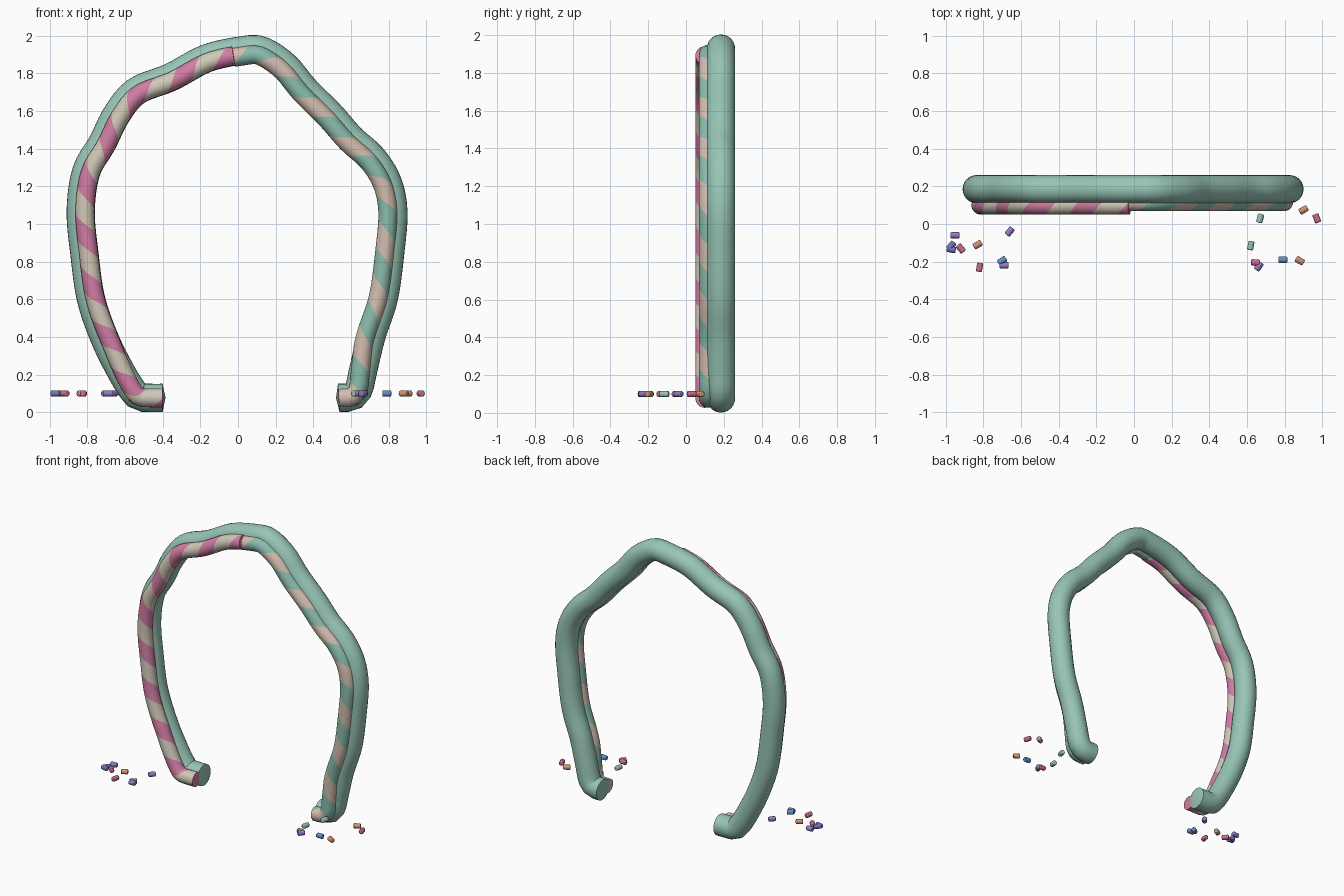
import bpy, bmesh, math
from mathutils import Vector

if "Cube" in bpy.data.objects:
    bpy.data.objects.remove(bpy.data.objects["Cube"])


def material(name, rgb):
    m = bpy.data.materials.new(name)
    m.diffuse_color = (*[(c / 255) ** 2.2 for c in rgb], 1)
    m.use_nodes = True
    m.node_tree.nodes["Principled BSDF"].inputs["Base Color"].default_value = m.diffuse_color
    return m


GREEN = material("soft_green", (150, 196, 180))
PINK = material("candy_pink", (208, 124, 163))
CREAM = material("cream", (207, 199, 182))
PEACH = material("pale_peach", (210, 188, 174))
TEAL = material("stripe_green", (137, 186, 171))
PURPLE = material("purple", (148, 122, 195))
INDIGO = material("indigo", (115, 115, 190))
BLUE = material("blue", (95, 143, 195))
ORANGE = material("orange", (208, 145, 110))
ROSE = material("rose", (203, 108, 140))


def finish(name, bm, mats):
    me = bpy.data.meshes.new(name)
    bm.to_mesh(me)
    bm.free()
    ob = bpy.data.objects.new(name, me)
    bpy.context.collection.objects.link(ob)
    for m in mats:
        me.materials.append(m)
    bpy.ops.object.select_all(action='DESELECT')
    ob.select_set(True)
    bpy.context.view_layer.objects.active = ob
    bpy.ops.object.shade_smooth_by_angle(angle=math.radians(40))
    return ob


def spline(pts, sub=16):
    """Smooth curve through the points."""
    p = [Vector(q) for q in pts]
    p = [2 * p[0] - p[1]] + p + [2 * p[-1] - p[-2]]
    out = []
    for a, b, c, d in zip(p, p[1:], p[2:], p[3:]):
        for k in range(sub):
            t = k / sub
            out.append(0.5 * (2 * b + (c - a) * t + (2 * a - 5 * b + 4 * c - d) * t * t
                              + (3 * b - a - 3 * c + d) * t ** 3))
    return out + [p[-2]]


def normals(path):
    """Outward side of the arch at each path point."""
    out = []
    for i in range(len(path)):
        t = (path[min(i + 1, len(path) - 1)] - path[max(i - 1, 0)]).normalized()
        out.append(Vector((-t.y, t.x)))
    return out


def inset(path, dist):
    """Move the path to the inside of the arch, fading out near the feet."""
    return [p - n * dist * max(0, min(1, (p.y - 0.1) / 0.25))
            for p, n in zip(path, normals(path))]


def tube(name, path, y, r, mats, pitch=0.28, centre=0.0, twist=True, bulge=0.015):
    """Sweep a round tube; twisted tubes get helical stripes along sheared rows."""
    N, step = 24, pitch / 8
    nor = normals(path)
    arc = [0]
    for a, b in zip(path, path[1:]):
        arc.append(arc[-1] + (b - a).length)
    L = arc[-1]

    def at(s):
        k = 0
        while k < len(arc) - 2 and arc[k + 1] < s:
            k += 1
        f = (s - arc[k]) / max(arc[k + 1] - arc[k], 1e-9)
        return path[k].lerp(path[k + 1], f), nor[k].lerp(nor[k + 1], f).normalized()

    bm = bmesh.new()
    rows = math.ceil((L + (pitch if twist else 0)) / step) + 1
    grid = []
    for i in range(rows + 1):
        row = []
        for j in range(N + 1):
            s = min(L, max(0, i * step - (pitch * j / N if twist else 0)))
            c, n = at(s)
            a = math.tau * j / N
            q = c + n * r * math.cos(a)
            row.append((bm.verts.new((q.x, y - r * math.sin(a), q.y)), s))
        grid.append(row)
    for i in range(rows):
        for j in range(N):
            quad = [grid[i][j], grid[i][j + 1], grid[i + 1][j + 1], grid[i + 1][j]]
            ss = [q[1] for q in quad]
            if max(ss) - min(ss) < 1e-6:
                continue
            f = bm.faces.new([q[0] for q in quad])
            if twist:
                u = ((i + 0.5) * step - pitch / 4 - centre) / pitch
                f.material_index = math.floor(2 * u + 0.5) % 2
    bmesh.ops.remove_doubles(bm, verts=bm.verts, dist=1e-5)
    bmesh.ops.delete(bm, geom=[v for v in bm.verts if not v.link_faces], context='VERTS')
    # slightly bulging end caps
    caps = bmesh.ops.holes_fill(bm, edges=[e for e in bm.edges if e.is_boundary], sides=0)["faces"]
    bmesh.ops.recalc_face_normals(bm, faces=bm.faces)
    bmesh.ops.poke(bm, faces=caps, offset=bulge)
    return finish(name, bm, mats)


# Wavy arch centre line (x, z)
arch = spline([(-.40, .077), (-.46, .077), (-.525, .082), (-.565, .125), (-.62, .215),
               (-.705, .385), (-.78, .60), (-.815, .84), (-.835, 1.07), (-.805, 1.28),
               (-.72, 1.43), (-.645, 1.58), (-.54, 1.705), (-.355, 1.78), (-.165, 1.88),
               (.025, 1.922), (.125, 1.922), (.25, 1.84), (.355, 1.715), (.49, 1.58),
               (.60, 1.455), (.715, 1.35), (.795, 1.22), (.825, 1.065), (.81, .865),
               (.775, .61), (.71, .41), (.665, .225), (.642, .125), (.605, .082), (.535, .077)])
tube("arch_frame", arch, 0.185, 0.075, [GREEN], twist=False)

# Striped canes running along the front of the arch, split near the top
split = next(i for i, p in enumerate(arch) if p.x > -0.03 and p.y > 1.5)
tube("left_cane", inset(arch, 0.022)[:split + 1], 0.10, 0.05, [CREAM, PINK],
     pitch=0.275, centre=0.06, bulge=0.004)
tube("right_cane", inset(arch, 0.03)[split:], 0.118, 0.05, [TEAL, PEACH],
     pitch=0.29, centre=0.105, bulge=0.004)


def sprinkle(index, x, y, turn, mat):
    """Small bevelled rod lying flat."""
    bpy.ops.mesh.primitive_cylinder_add(vertices=12, radius=0.017, depth=0.048,
                                        location=(x, y, 0.1),
                                        rotation=(0, math.pi / 2, math.radians(turn)))
    ob = bpy.context.object
    ob.name = f"sprinkle_{index}"
    ob.data.materials.append(mat)
    b = ob.modifiers.new("rounding", 'BEVEL')
    b.width, b.segments, b.limit_method = 0.006, 2, 'ANGLE'
    bpy.ops.object.shade_smooth_by_angle(angle=math.radians(40))


# Sprinkles scattered around the two feet
for i, args in enumerate([
        (-.95, -.06, 0, PURPLE), (-.97, -.115, 50, INDIGO), (-.97, -.135, -10, INDIGO),
        (-.92, -.13, -50, ROSE), (-.83, -.11, 30, ORANGE), (-.82, -.23, 80, ROSE),
        (-.70, -.195, 35, BLUE), (-.69, -.22, 0, PURPLE), (-.66, -.04, 50, PURPLE),
        (.67, .03, 75, GREEN), (.62, -.115, 80, GREEN), (.645, -.205, -5, ROSE),
        (.663, -.225, 55, PURPLE), (.79, -.19, 0, BLUE), (.88, -.195, -30, ORANGE),
        (.90, .075, 30, ORANGE), (.97, .03, -70, ROSE)]):
    sprinkle(i + 1, *args)
